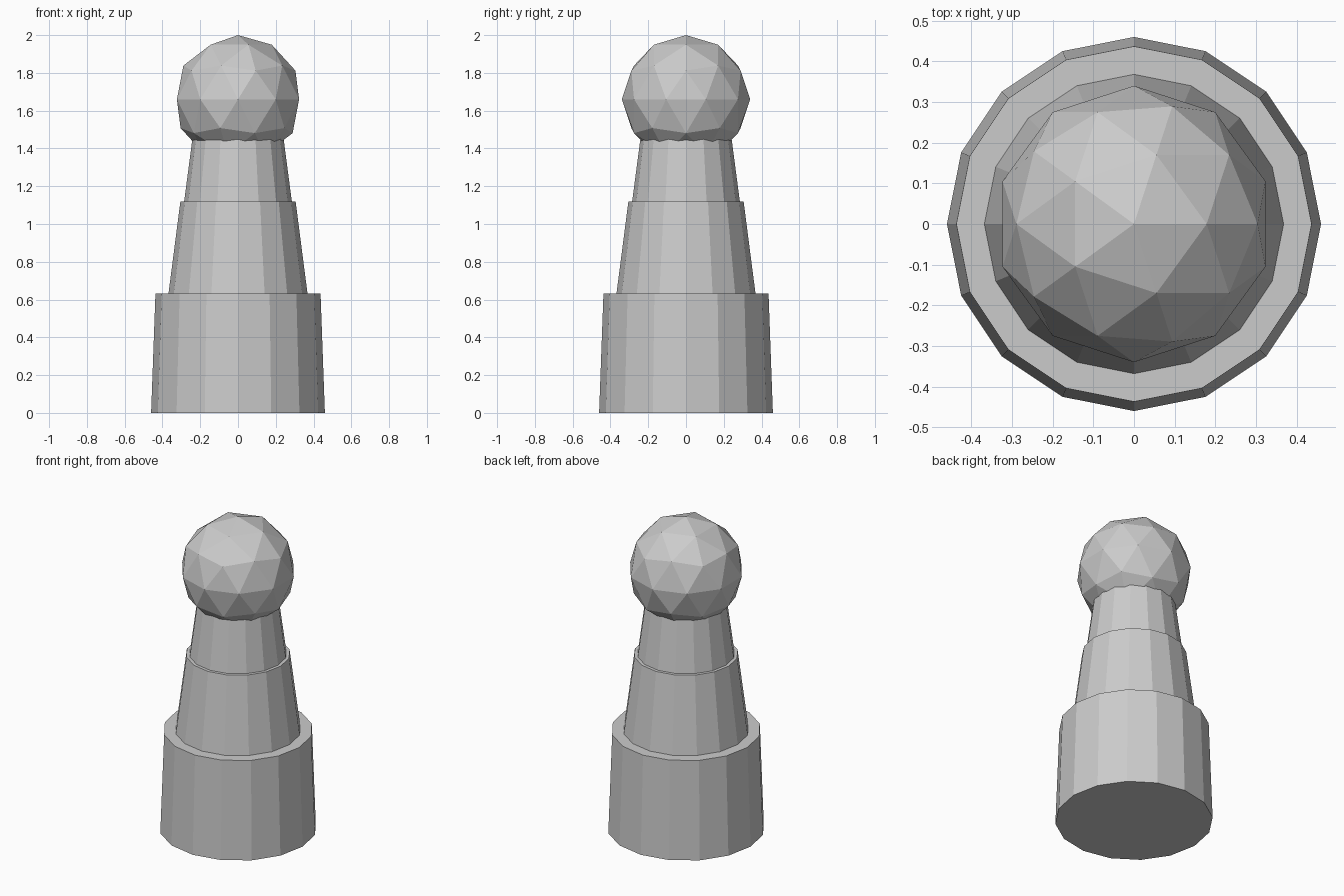
import bpy

# Remove the default cube only
cube = bpy.data.objects.get("Cube")
if cube:
    bpy.data.objects.remove(cube, do_unlink=True)

# Single plain grey
GREY = (0.6, 0.6, 0.6, 1.0)
grey = bpy.data.materials.new("plain_grey")
grey.use_nodes = True
grey.diffuse_color = GREY
grey.node_tree.nodes["Principled BSDF"].inputs["Base Color"].default_value = GREY


def finish(name):
    obj = bpy.context.object
    obj.name = name
    obj.data.name = name
    obj.data.materials.append(grey)
    bpy.ops.object.shade_flat()
    return obj


def tapered_tier(name, z0, z1, r0, r1):
    """Sixteen-sided flat-shaded tier between two heights."""
    bpy.ops.mesh.primitive_cone_add(
        vertices=16, radius1=r0, radius2=r1, depth=z1 - z0,
        location=(0, 0, (z0 + z1) / 2))
    return finish(name)


# Stepped body; the neck runs up into the ball
tapered_tier("base", 0.0, 0.632, 0.46, 0.437)
tapered_tier("body", 0.632, 1.12, 0.368, 0.305)
tapered_tier("neck", 1.12, 1.5, 0.285, 0.235)

# Faceted ball head
HEAD_RADIUS = 0.34
bpy.ops.mesh.primitive_ico_sphere_add(
    subdivisions=2, radius=HEAD_RADIUS, location=(0, 0, 2 - HEAD_RADIUS))
finish("head")
